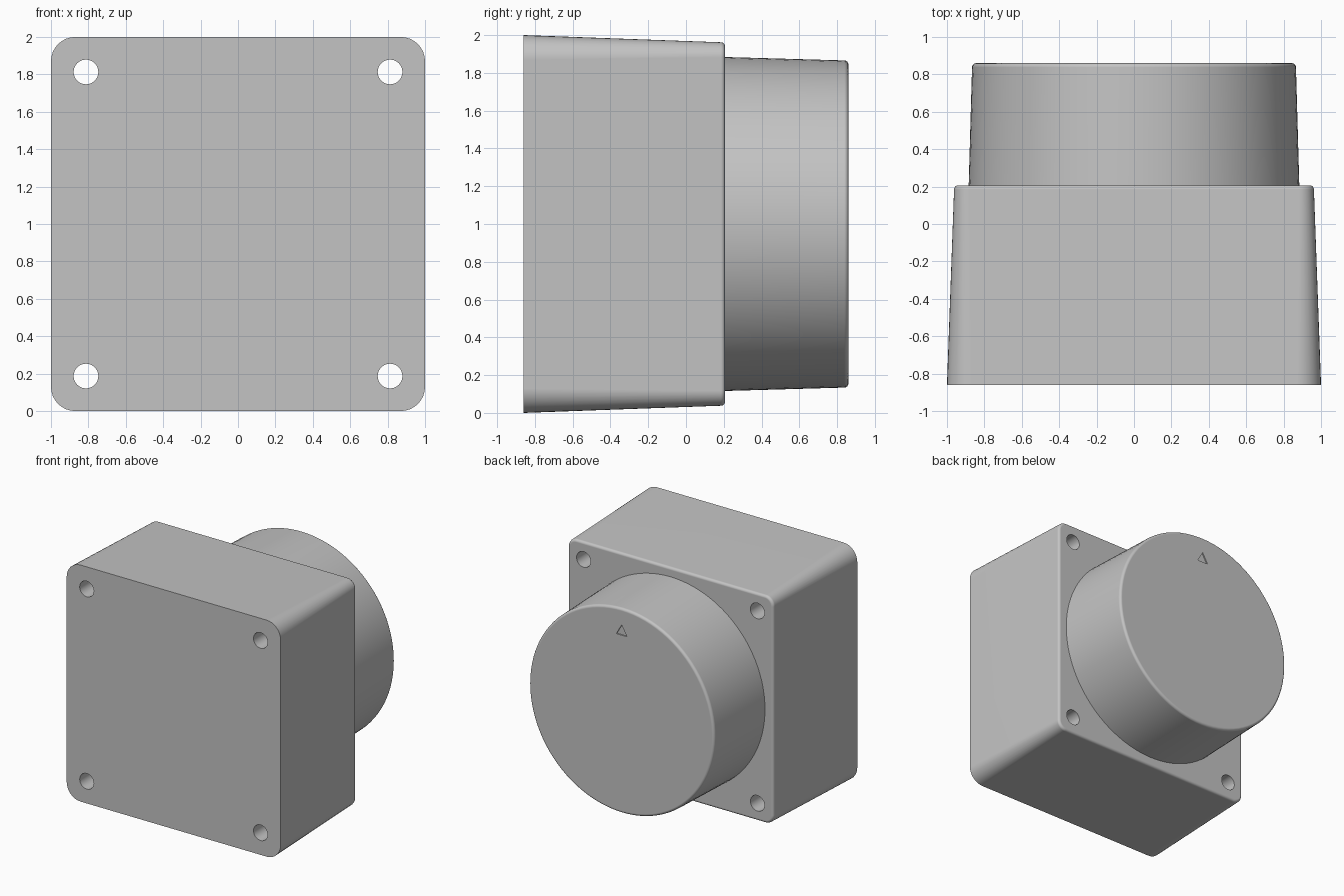
import bpy, bmesh
from math import cos, sin, pi, radians, tau

if "Cube" in bpy.data.objects:
    bpy.data.objects.remove(bpy.data.objects["Cube"])

MID = 1.0            # height of the centre axis
FRONT, STEP, BACK = -0.86, 0.207, 0.86

grey = bpy.data.materials.new("light_grey")
grey.use_nodes = True
grey.diffuse_color = (0.55, 0.55, 0.55, 1)
grey.node_tree.nodes["Principled BSDF"].inputs["Base Color"].default_value = (0.55, 0.55, 0.55, 1)


def rounded_square(half, r, steps=8):
    """Outline of a square with rounded corners, in x and z."""
    pts = []
    for k, (sx, sz) in enumerate([(1, 1), (-1, 1), (-1, -1), (1, -1)]):
        for i in range(steps + 1):
            a = pi / 2 * (k + i / steps)
            pts.append((sx * (half - r) + r * cos(a), sz * (half - r) + r * sin(a)))
    return pts


def circle(r, n):
    return [(r * cos(tau * i / n), r * sin(tau * i / n)) for i in range(n)]


def loft(name, sections, cx=0, cz=MID):
    """Closed solid through (y, outline) sections along the y axis."""
    bm = bmesh.new()
    rings = [[bm.verts.new((cx + x, y, cz + z)) for x, z in pts] for y, pts in sections]
    for a, b in zip(rings, rings[1:]):
        for i in range(len(a)):
            j = (i + 1) % len(a)
            bm.faces.new((a[i], a[j], b[j], b[i]))
    bm.faces.new(rings[0])
    bm.faces.new(rings[-1])
    bmesh.ops.recalc_face_normals(bm, faces=bm.faces)
    mesh = bpy.data.meshes.new(name)
    bm.to_mesh(mesh)
    bm.free()
    mesh.materials.append(grey)
    ob = bpy.data.objects.new(name, mesh)
    bpy.context.collection.objects.link(ob)
    return ob


def cut(target, cutter):
    """Subtract the cutter, then remove it."""
    mod = target.modifiers.new("cut", 'BOOLEAN')
    mod.operation, mod.solver, mod.object = 'DIFFERENCE', 'EXACT', cutter
    bpy.context.view_layer.objects.active = target
    bpy.ops.object.modifier_apply(modifier=mod.name)
    bpy.data.objects.remove(cutter)


def finish(ob):
    """Smooth shading with crisp edges and clean flat faces."""
    ob.data.shade_smooth()
    ob.data.set_sharp_from_angle(angle=radians(32))
    mod = ob.modifiers.new("flat_faces", 'WEIGHTED_NORMAL')
    mod.keep_sharp = True


def rounded_end(y_end, size, fillet, steps=4):
    """Pairs of (y, inset) for a small fillet at the far end."""
    angles = [pi / 2 * i / steps for i in range(steps + 1)]
    return [(y_end - fillet * (1 - sin(a)), size - fillet * (1 - cos(a))) for a in angles]


# Tapered housing with rounded corners and a softened back edge
sections = [(FRONT, rounded_square(1.0, 0.13))]
for y, half in rounded_end(STEP, 0.962, 0.022):
    sections.append((y, rounded_square(half, half - 0.882)))
housing = loft("housing", sections)

# Four through holes at the corners
for sx in (-1, 1):
    for sz in (-1, 1):
        drill = loft("drill", [(FRONT - 0.1, circle(0.066, 32)), (STEP + 0.1, circle(0.066, 32))],
                     sx * 0.813, MID + sz * 0.813)
        cut(housing, drill)
finish(housing)

# Round, slightly tapered knob on the back
sections = [(STEP - 0.002, circle(0.884, 96))]
sections += [(y, circle(r, 96)) for y, r in rounded_end(BACK, 0.866, 0.022)]
knob = loft("knob", sections)

# Small engraved pointer triangle near the top of the knob face
triangle = [(-0.05, -0.04), (0.05, -0.04), (0, 0.047)]
cut(knob, loft("pointer_cutter", [(BACK - 0.01, triangle), (BACK + 0.05, triangle)], 0, MID + 0.68))
finish(knob)
